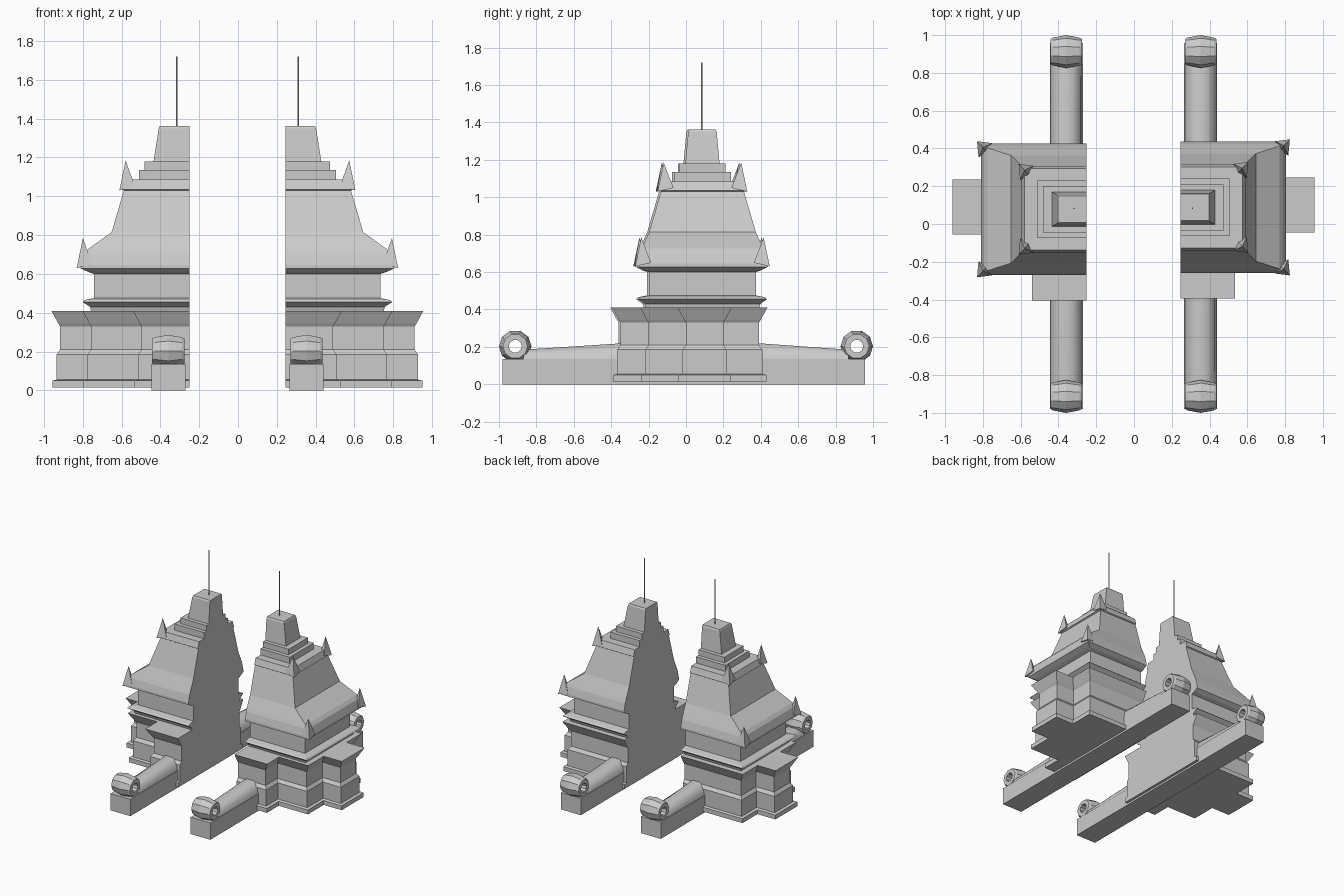
import bpy, bmesh, math
from mathutils import Vector

cube = bpy.data.objects.get("Cube")
if cube:
    bpy.data.objects.remove(cube, do_unlink=True)

stone = bpy.data.materials.new("grey_stone")
stone.use_nodes = True
colour = (0.6, 0.6, 0.6, 1)
stone.diffuse_color = colour
stone.node_tree.nodes["Principled BSDF"].inputs["Base Color"].default_value = colour

INNER = 0.245   # x of the flat cut face beside the passage
MID_Y = 0.088   # y of the tower axis


def finish(name, bm, side, shift=0.0, smooth=False):
    """Place the part on one side of the passage and make it an object."""
    for v in bm.verts:
        v.co.x *= side
        if side < 0:
            v.co.x -= 0.006
            v.co.y -= shift
    bmesh.ops.recalc_face_normals(bm, faces=bm.faces)
    mesh = bpy.data.meshes.new(name)
    bm.to_mesh(mesh)
    bm.free()
    mesh.materials.append(stone)
    obj = bpy.data.objects.new(name, mesh)
    bpy.context.collection.objects.link(obj)
    if smooth:
        bpy.ops.object.select_all(action='DESELECT')
        obj.select_set(True)
        bpy.context.view_layer.objects.active = obj
        bpy.ops.object.shade_smooth_by_angle(angle=math.radians(45))


def loft(rings, closed=False):
    """Skin a list of point loops; cap the ends unless closed."""
    bm = bmesh.new()
    loops = [[bm.verts.new(p) for p in ring] for ring in rings]
    n = len(loops[0])
    pairs = list(zip(loops, loops[1:]))
    if closed:
        pairs.append((loops[-1], loops[0]))
    else:
        bm.faces.new(loops[0])
        bm.faces.new(loops[-1])
    for a, b in pairs:
        for i in range(n):
            j = (i + 1) % n
            bm.faces.new((a[i], a[j], b[j], b[i]))
    return bm


def rect(z, x, half_y, x0=INNER):
    return [(x0, MID_Y - half_y, z), (x, MID_Y - half_y, z),
            (x, MID_Y + half_y, z), (x0, MID_Y + half_y, z)]


def plan(z, d):
    """Stepped ground plan with front and side projections, grown by d."""
    fx, bx, sx = 0.49 + d, 0.75 + d, 0.91 + d
    front, body, back = -0.35 - d, -0.2 - d, 0.39 + d
    s0, s1 = -d, 0.2 + d
    pts = [(INNER, front), (fx, front), (fx, body), (bx, body), (bx, s0),
           (sx, s0), (sx, s1), (bx, s1), (bx, back), (INNER, back)]
    return [(x, y, z) for x, y in pts]


# z and outward growth of the plinth moulding
plinth = [(0.015, 0.04), (0.05, 0.04), (0.055, 0.018), (0.185, 0.018),
          (0.21, 0), (0.33, 0), (0.345, 0.01), (0.41, 0.045)]
# z, outer x and half depth of the tower moulding
tower = [(0.40, 0.75, 0.30), (0.43, 0.755, 0.31), (0.455, 0.795, 0.345),
         (0.465, 0.785, 0.335), (0.475, 0.735, 0.287), (0.60, 0.735, 0.287),
         (0.61, 0.765, 0.315), (0.628, 0.805, 0.348), (0.645, 0.805, 0.348),
         (0.70, 0.79, 0.335), (0.725, 0.77, 0.325), (0.815, 0.645, 0.285),
         (1.03, 0.582, 0.222), (1.035, 0.592, 0.23), (1.085, 0.575, 0.215)]
tiers = [(1.08, 1.135, 0.505, 0.152), (1.13, 1.18, 0.475, 0.122)]


def horn(name, side, x, end, z):
    """Leaf-shaped spike that wraps an outer roof corner."""
    bm = bmesh.new()
    cy = MID_Y + end[0] * end[1]
    s = end[0]
    base = [(x - 0.06, cy + s * 0.015, z + 0.02),
            (x + 0.02, cy + s * 0.025, z),
            (x + 0.012, cy - s * 0.06, z + 0.02),
            (x - 0.035, cy - s * 0.035, z + 0.04)]
    ring = [bm.verts.new(p) for p in base]
    tip = bm.verts.new((x - 0.012, cy - s * 0.008, z + 0.155))
    bm.faces.new(ring)
    for i in range(len(ring)):
        bm.faces.new((ring[i], ring[(i + 1) % len(ring)], tip))
    finish(name, bm, side, 0.01)


def rail_section(y, height):
    arch = [(-1, 0), (-0.9, 0.55), (-0.4, 1), (0.4, 1), (0.9, 0.55), (1, 0)]
    return [(0.353 + 0.084 * a, y, 0.13 + height * b) for a, b in arch]


def scroll(name, side, y):
    """Faceted ring with a crested rim, turned about the x axis."""
    section = [(-0.083, 0.035), (-0.083, 0.066), (-0.07, 0.074), (0, 0.087),
               (0.07, 0.074), (0.083, 0.066), (0.083, 0.035)]
    rings = []
    for k in range(10):
        a = math.tau * k / 10
        rings.append([(0.353 + x, y + r * math.cos(a), 0.203 + r * math.sin(a))
                      for x, r in section])
    finish(name, loft(rings, closed=True), side)


for side, label in ((1, "left"), (-1, "right")):
    # Tower
    finish(label + "_plinth", loft([plan(z, d) for z, d in plinth]), side, 0.01)
    finish(label + "_tower_body", loft([rect(*p) for p in tower]), side, 0.01)
    for i, (z0, z1, x, hy) in enumerate(tiers):
        finish(f"{label}_roof_tier_{i + 1}",
               loft([rect(z0, x, hy), rect(z1, x, hy)]), side, 0.01)
    finish(label + "_crown",
           loft([rect(1.175, 0.43, 0.092), rect(1.35, 0.402, 0.076),
                 rect(1.362, 0.397, 0.07)]), side, 0.01)

    # Finial rod
    bm = bmesh.new()
    bmesh.ops.create_cone(bm, cap_ends=True, segments=6, radius1=0.004,
                          radius2=0.004, depth=0.37)
    bmesh.ops.translate(bm, verts=bm.verts, vec=Vector((0.31, 0.083, 1.535)))
    finish(label + "_finial_rod", bm, side)

    # Corner spikes on the eaves and the roof top
    for s, where in ((-1, "front"), (1, "back")):
        horn(f"{label}_{where}_eave_spike", side, 0.805, (s, 0.335), 0.63)
        horn(f"{label}_{where}_roof_spike", side, 0.585, (s, 0.215), 1.03)

    # Stair wall with rounded coping and scrolled ends
    wall = [[(x, y, z) for x, z in ((0.265, 0), (0.44, 0), (0.44, 0.135), (0.265, 0.135))]
            for y in (-0.98, 0.957)]
    finish(label + "_rail_wall", loft(wall), side)
    coping = [(-0.87, 0.055), (-0.3, 0.092), (0.35, 0.092), (0.87, 0.055)]
    finish(label + "_rail_coping", loft([rail_section(*c) for c in coping]),
           side, smooth=True)
    scroll(label + "_front_scroll", side, -0.913)
    scroll(label + "_back_scroll", side, 0.913)
